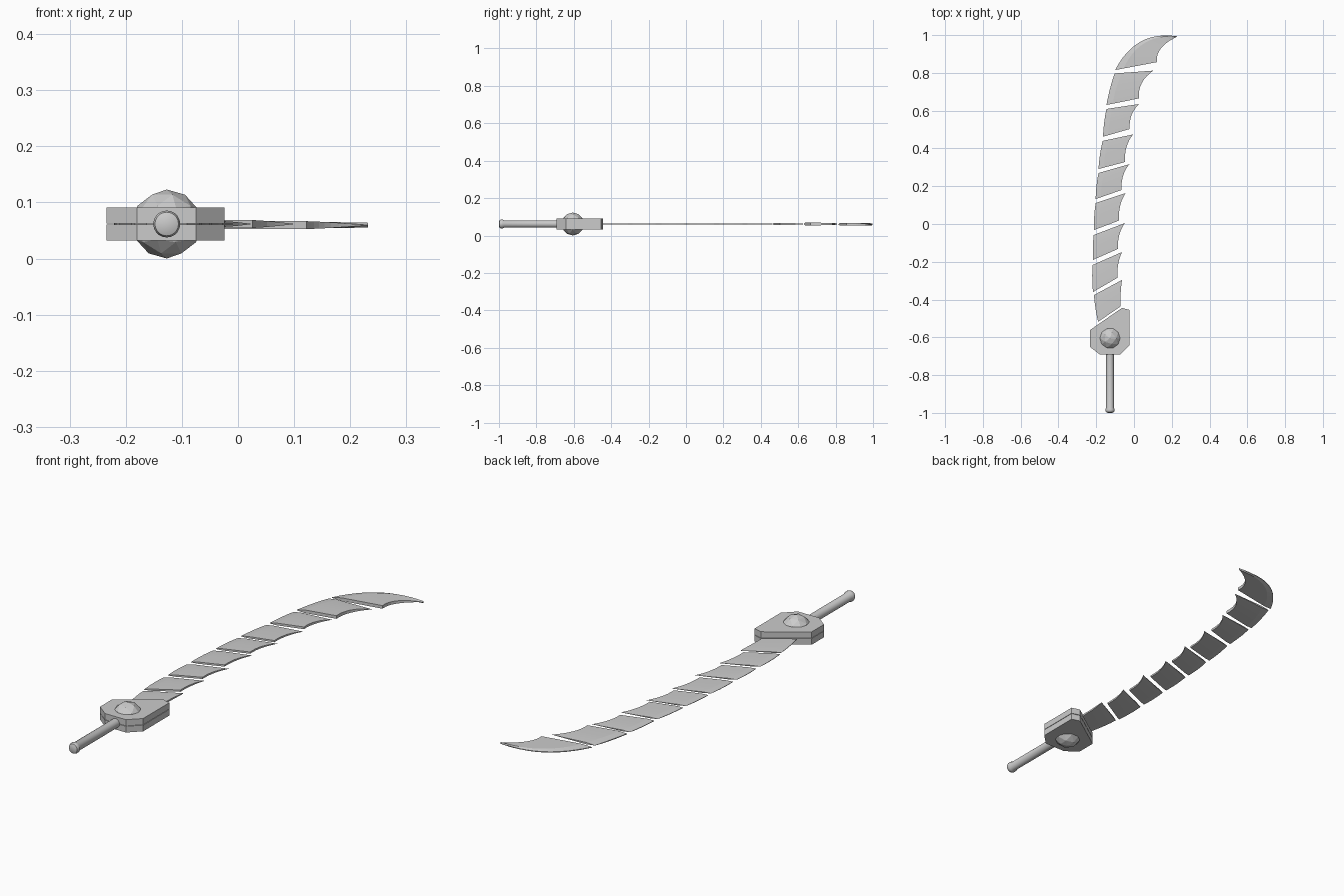
import bpy, bmesh, math
from mathutils import Vector, Matrix

if "Cube" in bpy.data.objects:
    bpy.data.objects.remove(bpy.data.objects["Cube"])

ZC = 0.0615      # middle plane of the sword
HX = -0.127      # grip axis


def make(name, bm):
    bmesh.ops.remove_doubles(bm, verts=bm.verts, dist=1e-5)
    bmesh.ops.recalc_face_normals(bm, faces=bm.faces)
    me = bpy.data.meshes.new(name)
    bm.to_mesh(me)
    bm.free()
    ob = bpy.data.objects.new(name, me)
    bpy.context.collection.objects.link(ob)
    return ob


def bez(a, c, b, t):
    return a * (1 - t) ** 2 + c * 2 * t * (1 - t) + b * t * t


# Blade plates: bevelled spine, flat body, hollow edge rising to a sharp barb
def plate(name, bl, br, tl, tip, h, spine=None, z=ZC, rows=9):
    bl, br, tl, tip = map(Vector, (bl, br, tl, tip))
    spine = Vector(spine) if spine else (bl + tl) / 2 + Vector((-0.006, 0.002))
    d = tip - br
    hollow = br + Vector((-0.1 * d.x, 0.6 * d.y))
    bm = bmesh.new()
    loops = []
    for i in range(rows):
        t = i / (rows - 1)
        s, e = bez(bl, spine, tl, t), bez(br, hollow, tip, t)
        m = s.lerp(e, 0.2)
        he = h * (1 - t ** 3)
        ring = [(s, 0.25 * h * (1 - t ** 6)), (m, h * (1 - 0.4 * t ** 3)), (e, he)]
        top = [bm.verts.new((p.x, p.y, z + k)) for p, k in ring]
        bot = [bm.verts.new((p.x, p.y, z - k)) for p, k in reversed(ring)]
        loops.append(top + bot)
    for a, b in zip(loops, loops[1:]):
        for j in range(6):
            k = (j + 1) % 6
            bm.faces.new((a[j], a[k], b[k], b[j]))
    bm.faces.new(loops[0])
    bm.faces.new(loops[-1])
    make(name, bm)


plates = [
    ((-0.19, -0.518), (-0.072, -0.437), (-0.212, -0.376), (-0.063, -0.296), 0.004),
    ((-0.217, -0.36), (-0.088, -0.285), (-0.219, -0.217), (-0.063, -0.148), 0.004),
    ((-0.217, -0.19), (-0.085, -0.132), (-0.213, -0.058), (-0.048, 0.005), 0.004),
    ((-0.212, -0.032), (-0.08, 0.018), (-0.203, 0.111), (-0.044, 0.164), 0.004),
    ((-0.203, 0.132), (-0.066, 0.18), (-0.188, 0.27), (-0.024, 0.317), 0.004),
    ((-0.188, 0.291), (-0.048, 0.328), (-0.166, 0.44), (-0.005, 0.474), 0.004),
    ((-0.164, 0.462), (-0.023, 0.503), (-0.146, 0.609), (0.026, 0.635), 0.005),
    ((-0.146, 0.63), (0.026, 0.665), (-0.103, 0.797), (0.102, 0.812), 0.007),
]
for n, p in enumerate(plates, 1):
    plate(f"blade_plate_{n}", *p)
plate("blade_tip", (-0.10, 0.815), (0.122, 0.857), (0.232, 0.993), (0.232, 0.993),
      0.007, spine=(0.01, 1.03), z=ZC - 0.002, rows=13)

# Guard: two slabs with a thin seam between them
outline = [(-0.063, -0.444), (-0.024, -0.455), (-0.024, -0.642), (-0.075, -0.692),
           (-0.18, -0.692), (-0.234, -0.65), (-0.234, -0.562)]
for name, s in (("guard_upper", 1), ("guard_lower", -1)):
    bm = bmesh.new()
    f = bm.faces.new([bm.verts.new((x, y, ZC + s * 0.001)) for x, y in outline])
    ext = bmesh.ops.extrude_face_region(bm, geom=[f], use_keep_orig=True)
    bmesh.ops.translate(bm, vec=(0, 0, s * 0.028),
                        verts=[v for v in ext["geom"] if isinstance(v, bmesh.types.BMVert)])
    make(name, bm)

# Faceted gem through the guard
bm = bmesh.new()
bmesh.ops.create_icosphere(bm, subdivisions=2, radius=0.0615,
                           matrix=Matrix.Translation((HX, -0.605, ZC)))
make("guard_gem", bm)

# Grip with pommel, turned around the y axis
bm = bmesh.new()
profile = [(0.011, -1.0), (0.021, -0.996), (0.024, -0.989), (0.024, -0.98),
           (0.02, -0.972), (0.02, -0.68)]
N = 20
rings = [[bm.verts.new((HX + r * math.cos(2 * math.pi * i / N), y,
                        ZC + r * math.sin(2 * math.pi * i / N))) for i in range(N)]
         for r, y in profile]
for a, b in zip(rings, rings[1:]):
    for i in range(N):
        k = (i + 1) % N
        bm.faces.new((a[i], a[k], b[k], b[i]))
bm.faces.new(rings[0])
bm.faces.new(rings[-1])
grip = make("grip", bm)
bpy.context.view_layer.objects.active = grip
grip.select_set(True)
bpy.ops.object.shade_smooth_by_angle(angle=math.radians(30))
